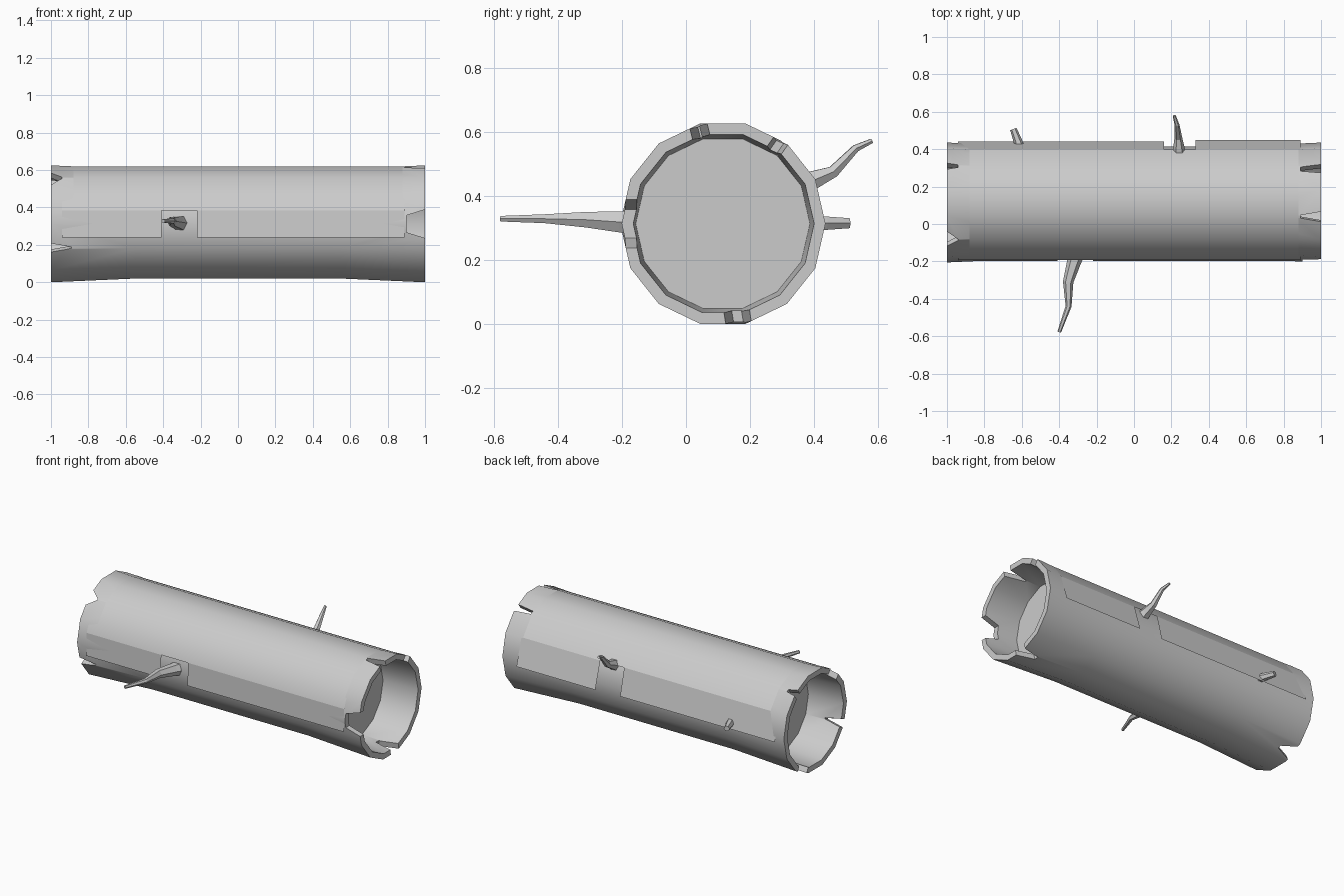
import bpy, bmesh
from math import sin, cos, tau, radians
from mathutils import Vector

if "Cube" in bpy.data.objects:
    bpy.data.objects.remove(bpy.data.objects["Cube"])

CY, CZ, N = 0.115, 0.3125, 14


def make(name, verts, faces, smooth=None):
    me = bpy.data.meshes.new(name)
    me.from_pydata(verts, [], faces)
    bm = bmesh.new()
    bm.from_mesh(me)
    bmesh.ops.recalc_face_normals(bm, faces=bm.faces)
    bm.to_mesh(me)
    bm.free()
    ob = bpy.data.objects.new(name, me)
    bpy.context.collection.objects.link(ob)
    if smooth:
        bpy.context.view_layer.objects.active = ob
        ob.select_set(True)
        bpy.ops.object.shade_smooth_by_angle(angle=radians(smooth))
        ob.select_set(False)
    return ob


def loft(rings):
    """Closed solid through rings of equal vertex count."""
    n = len(rings[0])
    verts = [v for r in rings for v in r]
    faces = [(i * n + j, i * n + (j + 1) % n, (i + 1) * n + (j + 1) % n, (i + 1) * n + j)
             for i in range(len(rings) - 1) for j in range(n)]
    faces += [tuple(range(n)), tuple(range(len(verts) - n, len(verts)))]
    return verts, faces


def log_ring(x, r):
    return [(x, CY + r * cos(tau * k / N), CZ + r * sin(tau * k / N)) for k in range(N)]


# Log with a hollow pocket at each end
profile = [(-0.76, 0.272), (-1, 0.285), (-1, 0.3205), (-0.55, 0.30),
           (0.55, 0.30), (1, 0.3205), (1, 0.285), (0.76, 0.272)]
log = make("log", *loft([log_ring(x, r) for x, r in profile]))

# Split cracks in both rims: side, angle, depth, half width at rim, half width at tip
cracks = [(1, 55, 0.11, 0.025, 0.012), (1, 104, 0.14, 0.028, 0.003),
          (1, 180, 0.10, 0.076, 0.045), (1, 279, 0.12, 0.04, 0.015),
          (-1, 52, 0.06, 0.02, 0.008), (-1, 129, 0.06, 0.05, 0.004),
          (-1, 204, 0.11, 0.025, 0.003), (-1, 295, 0.10, 0.05, 0.01)]
verts, faces = [], []
for side, ang, depth, w, tip in cracks:
    a = radians(ang)
    out, tan = Vector((0, cos(a), sin(a))), Vector((0, -sin(a), cos(a)))
    we = w + (w - tip) / depth * 0.05
    rings = [[Vector((side * x, CY, CZ)) + out * r + tan * t
              for x, t in ((1 - depth, -tip), (1.05, -we), (1.05, we), (1 - depth, tip))]
             for r in (0.23, 0.37)]
    v, f = loft(rings)
    faces += [tuple(i + len(verts) for i in q) for q in f]
    verts += v
cutter = make("crack_cutter", verts, faces)
cutter.hide_render = True
mod = log.modifiers.new("cracks", 'BOOLEAN')
mod.object, mod.operation, mod.solver = cutter, 'DIFFERENCE', 'EXACT'
bpy.context.view_layer.objects.active = log
log.select_set(True)
bpy.ops.object.modifier_apply(modifier=mod.name)
bpy.data.objects.remove(cutter)
bpy.ops.object.shade_smooth_by_angle(angle=radians(30))
log.select_set(False)

# Thin bark sheet over the top
X0, X1, R = -0.94, 0.89, 0.315
arc = [(CY + R * cos(tau * k / N), CZ + R * sin(tau * k / N)) for k in range(1, 7)]
arc.append((-0.193, 0.385))
verts = [(x, y, z) for x in (X0, X1) for y, z in arc]
m = len(arc)
make("bark_sheet", verts, [(i, i + 1, m + i + 1, m + i) for i in range(m - 1)], 30)


# Bark flaps either side of each branch
def flap(name, x0, x1, top, bottom):
    make(name, [(x0, *top), (x1, *top), (x1, *bottom), (x0, *bottom)], [(0, 1, 2, 3)])


flap("bark_flap_front_left", X0, -0.41, arc[-1], (-0.198, 0.24))
flap("bark_flap_front_right", -0.22, X1, arc[-1], (-0.198, 0.24))
flap("bark_flap_back_left", X0, 0.16, arc[0], (0.44, 0.28))
flap("bark_flap_back_right", 0.33, X1, arc[0], (0.45, 0.28))


# Branches: tapered six-sided tubes along a bent path
def branch(name, path):
    pts = [Vector(p[:3]) for p in path]
    rings = []
    for i, p in enumerate(pts):
        d = (pts[min(i + 1, len(pts) - 1)] - pts[max(i - 1, 0)]).normalized()
        u = d.cross(Vector((0, 0, 1))).normalized()
        v = u.cross(d)
        r = path[i][3]
        rings.append([p + (u * cos(tau * k / 6) + v * sin(tau * k / 6)) * r for k in range(6)])
    make(name, *loft(rings))


branch("branch_front", [(-0.305, -0.15, 0.315, 0.045), (-0.32, -0.20, 0.318, 0.038),
                        (-0.352, -0.31, 0.325, 0.028), (-0.35, -0.44, 0.328, 0.016),
                        (-0.40, -0.578, 0.328, 0.01)])
branch("branch_back", [(0.245, 0.36, 0.43, 0.04), (0.24, 0.40, 0.45, 0.032),
                       (0.237, 0.46, 0.475, 0.021), (0.23, 0.53, 0.548, 0.013),
                       (0.215, 0.58, 0.571, 0.008)])
branch("branch_stub", [(-0.60, 0.38, 0.315, 0.026), (-0.618, 0.435, 0.314, 0.024),
                       (-0.645, 0.508, 0.314, 0.018)])
